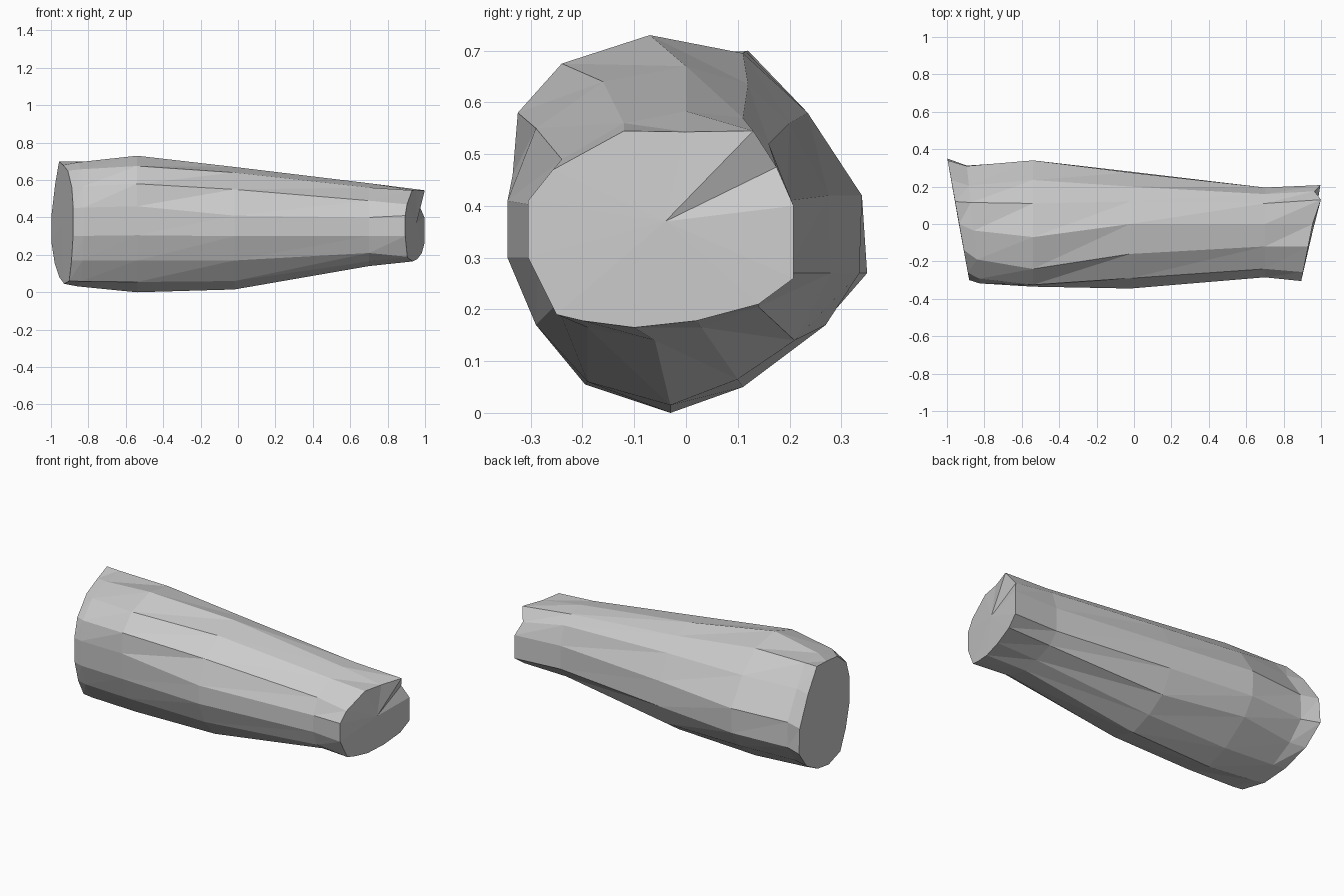
import bpy, bmesh

# Cross-sections (y, z), listed from the underside round the front, top and back
LEFT_END = [(-.03, .045), (-.18, .06), (-.25, .17), (-.295, .30), (-.30, .45), (-.26, .56), (-.14, .65),
            (.0, .68), (.12, .70), (.235, .58), (.34, .42), (.35, .27), (.25, .155), (.11, .08)]
BULGE = [(-.03, 0), (-.195, .055), (-.28, .17), (-.33, .305), (-.335, .46), (-.325, .58), (-.24, .675),
         (-.07, .73), (.11, .695), (.235, .58), (.34, .42), (.335, .27), (.27, .17), (.11, .05)]
MIDDLE = [(-.03, .015), (-.19, .06), (-.29, .17), (-.345, .30), (-.345, .41), (-.29, .55), (-.16, .64),
          (.0, .67), (.12, .635), (.20, .56), (.275, .42), (.28, .27), (.21, .14), (.10, .065)]
NECK = [(-.06, .14), (-.19, .165), (-.25, .21), (-.285, .30), (-.285, .40), (-.24, .49), (-.12, .56),
        (.0, .583), (.11, .57), (.16, .52), (.195, .41), (.195, .27), (.14, .205), (.03, .165)]
RIGHT_END = [(-.10, .165), (-.20, .178), (-.25, .19), (-.305, .30), (-.305, .41), (-.257, .47), (-.12, .545),
             (.0, .543), (.13, .545), (.175, .475), (.208, .40), (.208, .26), (.14, .21), (.02, .178)]

# Slight waist just inside the wide end, where the back rim flares out
WAIST = [((a[0] + b[0]) / 2 - (.03 if a[0] > .2 else 0), .7 * a[1] + .3 * b[1])
         for a, b in zip(LEFT_END, BULGE)]

# Section, x position, skew of x with y
SECTIONS = [(LEFT_END, -.935, -.18), (WAIST, -.86, -.11), (BULGE, -.54, 0),
            (MIDDLE, -.02, 0), (NECK, .70, 0), (RIGHT_END, .955, .2)]

bm = bmesh.new()
rings = [[bm.verts.new((x + skew * y, y, z)) for y, z in pts] for pts, x, skew in SECTIONS]

# Torn notch at the upper back of the narrow end
rings[-1][8].co.x += .018
rings[-1][9].co.x -= .025

# Faceted bark between neighbouring sections
n = len(LEFT_END)
for a, b in zip(rings, rings[1:]):
    for i in range(n):
        j = (i + 1) % n
        bm.faces.new((a[i], a[j], b[j]))
        bm.faces.new((a[i], b[j], b[i]))

# Fanned cut ends
for ring, centre in ((rings[0], (-.94, .02, .37)), (rings[-1], (.955, -.04, .37))):
    c = bm.verts.new(centre)
    for i in range(n):
        bm.faces.new((ring[i], ring[(i + 1) % n], c))

bmesh.ops.recalc_face_normals(bm, faces=bm.faces)
mesh = bpy.data.meshes.new("log")
bm.to_mesh(mesh)
bm.free()
bpy.context.collection.objects.link(bpy.data.objects.new("log", mesh))
